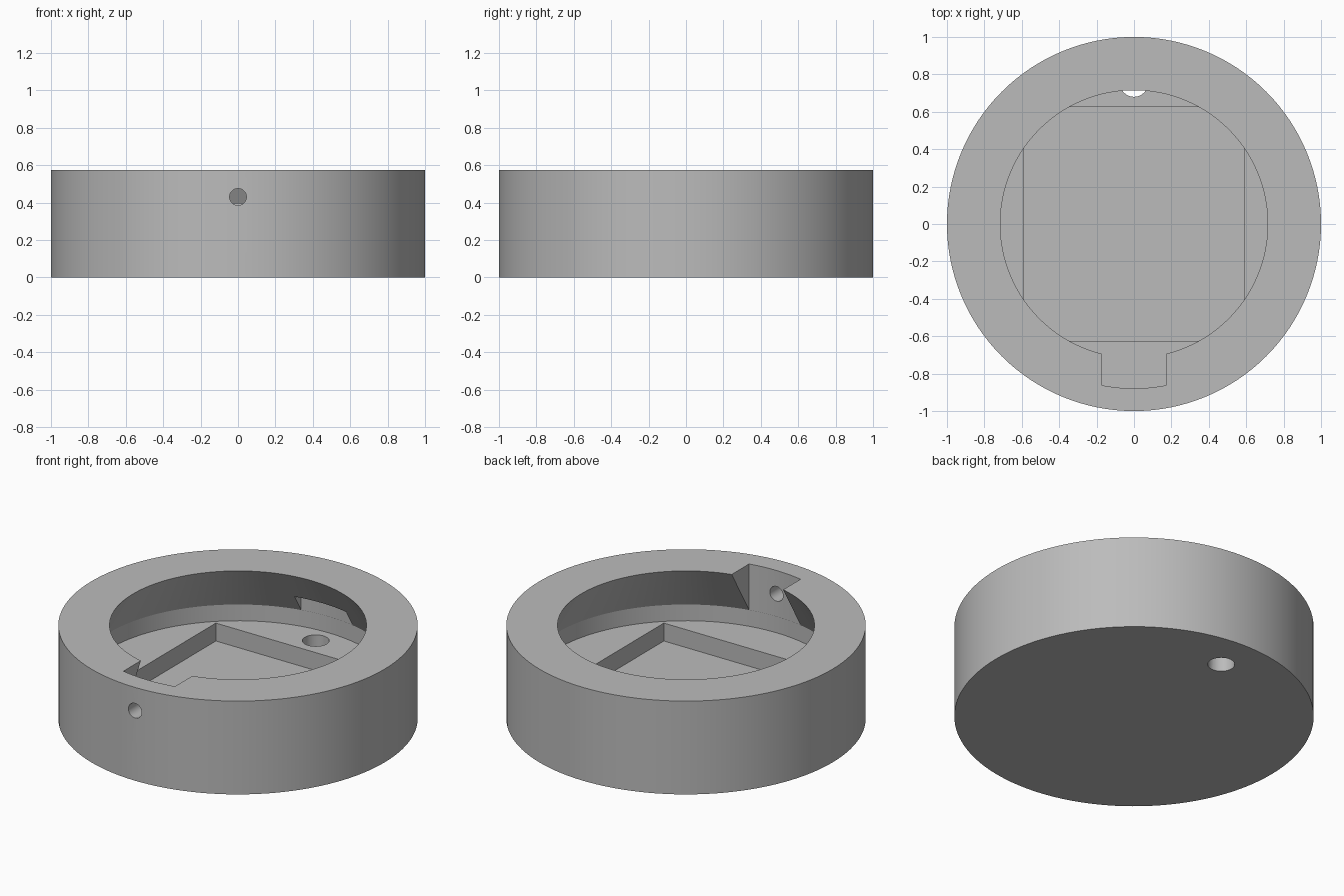
import bpy, bmesh, math
from mathutils import Matrix

if "Cube" in bpy.data.objects:
    bpy.data.objects.remove(bpy.data.objects["Cube"], do_unlink=True)

HEIGHT, FLOOR, POCKET_Z = 0.573, 0.19, 0.08
MOUTH, CAVITY, LIP_Z = 0.715, 0.88, 0.29

grey = bpy.data.materials.new("plain_grey")
grey.use_nodes = True
colour = (0.5, 0.5, 0.5, 1)
grey.diffuse_color = colour
grey.node_tree.nodes["Principled BSDF"].inputs["Base Color"].default_value = colour


def make_object(name, bm):
    bmesh.ops.recalc_face_normals(bm, faces=bm.faces)
    mesh = bpy.data.meshes.new(name)
    bm.to_mesh(mesh)
    bm.free()
    mesh.materials.append(grey)
    obj = bpy.data.objects.new(name, mesh)
    bpy.context.collection.objects.link(obj)
    return obj


def revolve(name, profile, steps=128):
    bm = bmesh.new()
    verts = [bm.verts.new((r, 0, z)) for r, z in profile]
    edges = [bm.edges.new(pair) for pair in zip(verts, verts[1:])]
    bmesh.ops.spin(bm, geom=verts + edges, cent=(0, 0, 0), axis=(0, 0, 1),
                   angle=math.tau, steps=steps)
    bmesh.ops.remove_doubles(bm, verts=bm.verts, dist=1e-4)
    return make_object(name, bm)


def prism(name, outline, low, high):
    bm = bmesh.new()
    base = bm.faces.new([bm.verts.new((x, y, low)) for x, y in outline])
    top = bmesh.ops.extrude_face_region(bm, geom=[base])["geom"]
    bmesh.ops.translate(bm, vec=(0, 0, high - low),
                        verts=[v for v in top if isinstance(v, bmesh.types.BMVert)])
    return make_object(name, bm)


def drill(name, radius, depth, matrix):
    bm = bmesh.new()
    bmesh.ops.create_cone(bm, cap_ends=True, segments=48, radius1=radius,
                          radius2=radius, depth=depth, matrix=matrix)
    return make_object(name, bm)


def slot(name, side, low, high, half=0.175, reach=CAVITY - 0.001):
    # straight sides with an outer wall that follows the cavity
    swing = math.asin(half / reach)
    arc = [-swing + 2 * swing * i / 16 for i in range(17)]
    outline = [(reach * math.sin(a), side * reach * math.cos(a)) for a in arc]
    outline += [(half, side * 0.5), (-half, side * 0.5)]
    return prism(name, outline, low, high)


# Round body with an undercut, dovetailed cavity
body = revolve("round_base", [(0, 0), (1, 0), (1, HEIGHT), (MOUTH, HEIGHT),
                              (CAVITY, LIP_Z), (CAVITY, FLOOR), (0, FLOOR)])

# Pocket, slots and drilled holes
px, py = 0.588, 0.625
cutters = [
    prism("pocket_cutter", [(-px, -py), (px, -py), (px, py), (-px, py)], POCKET_Z, 0.25),
    slot("front_notch_cutter", -1, 0.25, 0.7),
    slot("back_slot_cutter", 1, 0.25, 0.396),
    drill("floor_hole_cutter", 0.075, 0.4, Matrix.Translation((0, 0.755, 0.08))),
    drill("front_hole_cutter", 0.045, 0.4,
          Matrix.Translation((0, -0.95, 0.43)) @ Matrix.Rotation(math.pi / 2, 4, 'X')),
]

bpy.ops.object.select_all(action='DESELECT')
body.select_set(True)
bpy.context.view_layer.objects.active = body
for cutter in cutters:
    cutter.hide_render = True
    mod = body.modifiers.new(cutter.name, 'BOOLEAN')
    mod.operation = 'DIFFERENCE'
    mod.solver = 'EXACT'
    mod.object = cutter
    bpy.ops.object.modifier_apply(modifier=mod.name)
    bpy.data.objects.remove(cutter, do_unlink=True)

bpy.ops.object.shade_smooth_by_angle(angle=math.radians(30))
